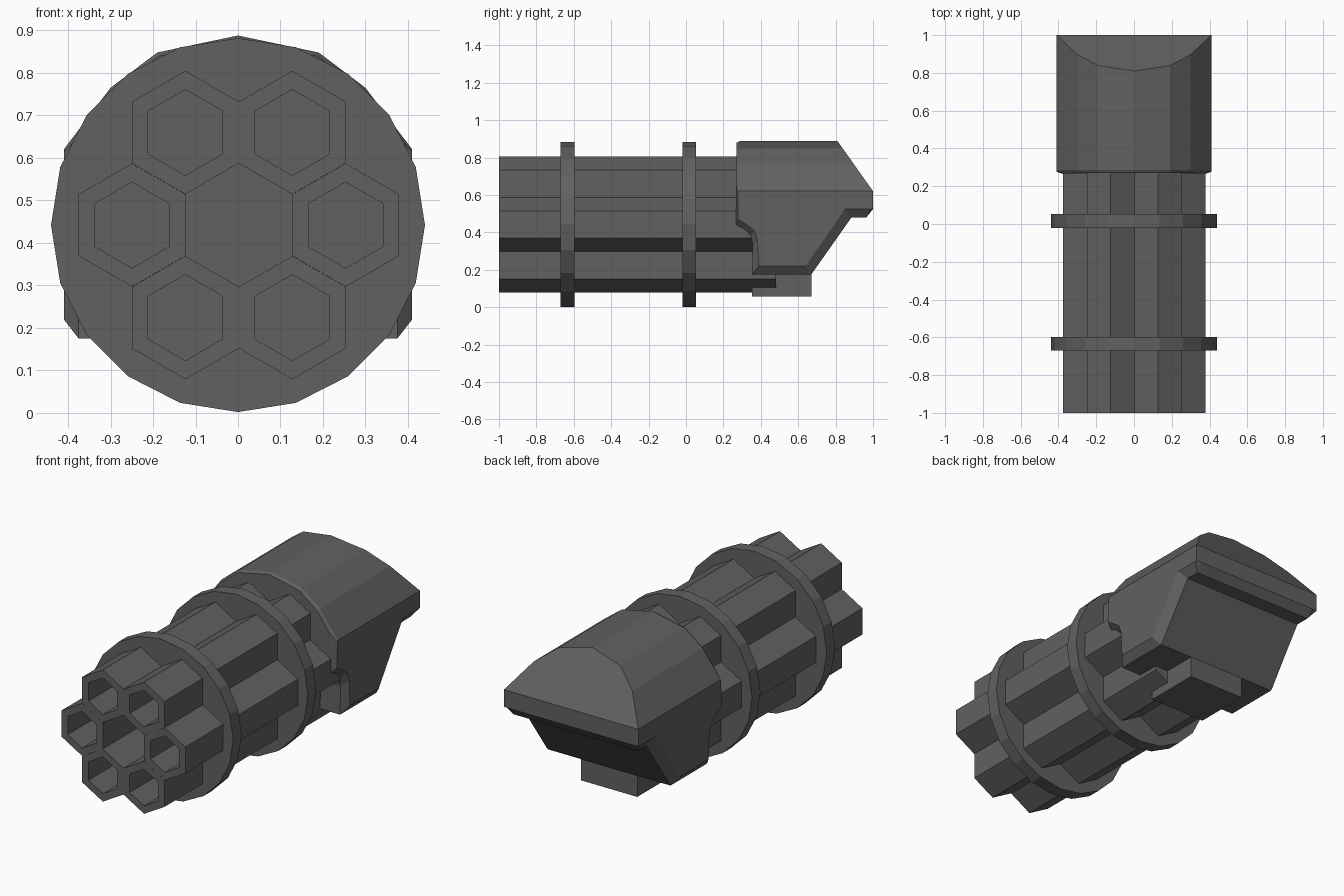
import bpy, bmesh, math
from mathutils import Vector

cube = bpy.data.objects.get("Cube")
if cube:
    bpy.data.objects.remove(cube, do_unlink=True)

metal = bpy.data.materials.new("dark_grey_metal")
GREY = (0.12, 0.12, 0.12, 1.0)
metal.use_nodes = True
metal.diffuse_color = GREY
metal.node_tree.nodes["Principled BSDF"].inputs["Base Color"].default_value = GREY

AXIS_Z = 0.442


def finish(name, bm):
    bmesh.ops.recalc_face_normals(bm, faces=bm.faces)
    mesh = bpy.data.meshes.new(name)
    bm.to_mesh(mesh)
    bm.free()
    mesh.materials.append(metal)
    obj = bpy.data.objects.new(name, mesh)
    bpy.context.collection.objects.link(obj)
    return obj


def loft(name, loops):
    """Skin a list of equal-length point loops, capping both ends."""
    bm = bmesh.new()
    rows = [[bm.verts.new(p) for p in loop] for loop in loops]
    n = len(rows[0])
    for a, b in zip(rows, rows[1:]):
        for i in range(n):
            j = (i + 1) % n
            bm.faces.new((a[i], a[j], b[j], b[i]))
    bm.faces.new(rows[0][::-1])
    bm.faces.new(rows[-1])
    return name, bm


def ngon(n, radius, y, cx=0.0, cz=AXIS_Z):
    return [(cx + radius * math.sin(2 * math.pi * i / n), y,
             cz + radius * math.cos(2 * math.pi * i / n)) for i in range(n)]


# Six hexagonal barrels with hexagonal bores
for k in range(6):
    a = math.radians(60 * k)
    cx, cz = 0.002 + 0.2515 * math.cos(a), AXIS_Z + 0.2515 * math.sin(a)
    finish(*loft(f"barrel_{k + 1}", [
        ngon(6, 0.101, -0.60, cx, cz), ngon(6, 0.101, -1.0, cx, cz),
        ngon(6, 0.145, -1.0, cx, cz), ngon(6, 0.145, 0.48, cx, cz)]))

# Two round clamp plates
for label, y in (("front", -0.67), ("rear", -0.02)):
    finish(*loft(f"{label}_clamp_plate",
                 [ngon(20, 0.44, y), ngon(20, 0.44, y + 0.073)]))

# Housing: side profile (y, z), narrower on the outer cheeks for a chamfer
outer = [(0.285, 0.95), (0.766, 0.95), (1.0, 0.62), (1.0, 0.525), (0.99, 0.525),
         (0.85, 0.525), (0.64, 0.22), (0.39, 0.22), (0.382, 0.36),
         (0.365, 0.41), (0.32, 0.445), (0.277, 0.47)]
inner = [(0.272, 0.95), (0.766, 0.95), (1.0, 0.62), (1.0, 0.525), (0.965, 0.48),
         (0.885, 0.48), (0.67, 0.175), (0.353, 0.175), (0.357, 0.33),
         (0.345, 0.38), (0.31, 0.415), (0.265, 0.437)]
name, housing = loft("rear_housing", [
    [(x, y, z) for y, z in prof]
    for x, prof in ((-0.41, outer), (-0.375, inner), (0.375, inner), (0.41, outer))])

# Trim the housing top to a faceted arch with a bevelled front rim
arch = [(0.0, 0.888), (0.19, 0.848), (0.30, 0.765), (0.41, 0.62)]
for side in (1, -1):
    for (x0, z0), (x1, z1) in zip(arch, arch[1:]):
        normal = Vector((side * (z0 - z1), 0, x1 - x0)).normalized()
        for tilt in (0.0, -0.55):
            cut = bmesh.ops.bisect_plane(
                housing, geom=housing.verts[:] + housing.edges[:] + housing.faces[:],
                dist=1e-5, plane_co=(side * x0, 0.287, z0),
                plane_no=(normal + Vector((0, tilt, 0))).normalized(), clear_outer=True)
            edges = [e for e in cut["geom_cut"]
                     if isinstance(e, bmesh.types.BMEdge) and e.is_boundary]
            if edges:
                bmesh.ops.holes_fill(housing, edges=edges, sides=0)
finish(name, housing)

# Mounting block under the housing
finish(*loft("mounting_block", [
    [(x, y, z) for x, z in ((-0.172, 0.058), (0.172, 0.058), (0.172, 0.20), (-0.172, 0.20))]
    for y in (0.353, 0.67)]))
